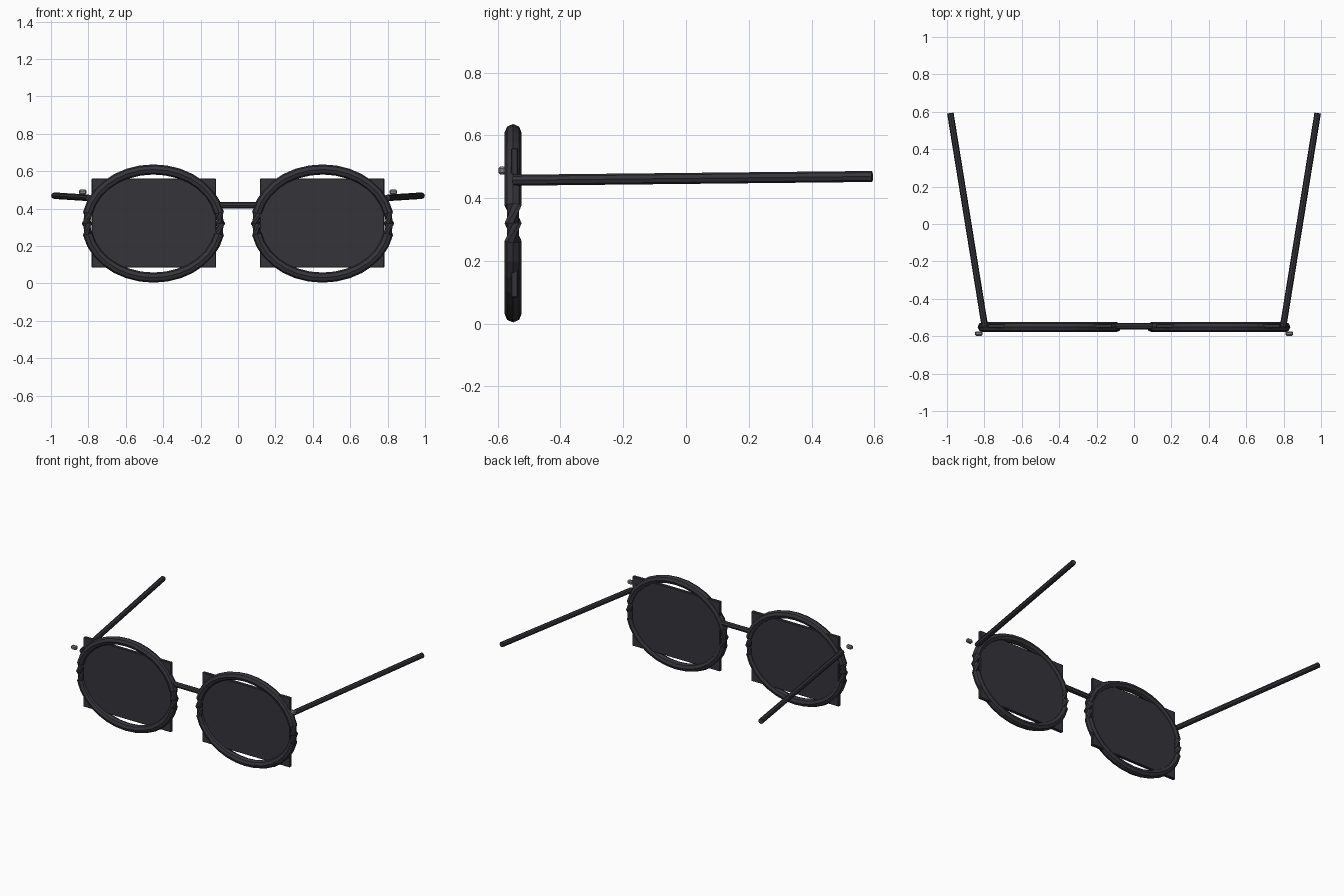
import bpy, math
from mathutils import Vector

if "Cube" in bpy.data.objects:
    bpy.data.objects.remove(bpy.data.objects["Cube"])


def material(name, rgb):
    m = bpy.data.materials.new(name)
    m.diffuse_color = (*rgb, 1)
    m.use_nodes = True
    m.node_tree.nodes["Principled BSDF"].inputs["Base Color"].default_value = m.diffuse_color
    return m


FRAME = material("dark frame", (0.036, 0.034, 0.042))
LENS = material("smoked lens", (0.036, 0.034, 0.042))
METAL = material("grey metal", (0.22, 0.22, 0.22))


def tube(name, points, radius, cyclic=False, twist='MINIMUM'):
    """Eight-sided tube swept along points, turned into a mesh."""
    c = bpy.data.curves.new(name, 'CURVE')
    c.dimensions = '3D'
    c.twist_mode = twist
    c.bevel_depth = radius
    c.bevel_resolution = 2
    c.use_fill_caps = not cyclic
    s = c.splines.new('POLY')
    s.points.add(len(points) - 1)
    for p, co in zip(s.points, points):
        p.co = (*co, 1)
    s.use_cyclic_u = cyclic
    s.use_smooth = False
    o = bpy.data.objects.new(name, c)
    bpy.context.collection.objects.link(o)
    bpy.ops.object.select_all(action='DESELECT')
    o.select_set(True)
    bpy.context.view_layer.objects.active = o
    bpy.ops.object.convert(target='MESH')
    o = bpy.context.object
    o.data.materials.clear()
    o.data.materials.append(FRAME)
    for f in o.data.polygons:
        f.material_index = 0
    return o


def box(name, centre, size, mat, bevel):
    bpy.ops.mesh.primitive_cube_add(size=1, location=centre)
    o = bpy.context.object
    o.name = name
    o.scale = size
    bpy.ops.object.transform_apply(location=False, rotation=False, scale=True)
    o.data.materials.append(mat)
    b = o.modifiers.new("edges", 'BEVEL')
    b.width = bevel
    b.segments = 1
    return o


for side, label in ((-1, "left"), (1, "right")):
    # Oval rim, its section turning over at the two sides
    ring = []
    for i in range(32):
        a = 2 * math.pi * i / 32
        ring.append((side * 0.452 + 0.357 * math.cos(a), -0.551,
                     0.32 + 0.289 * math.sin(a)))
    tube(label + "_rim", ring, 0.027, True, 'Z_UP')

    # Rectangular lens plate
    box(label + "_lens", (side * 0.45, -0.546, 0.322),
        (0.664, 0.022, 0.476), LENS, 0.003)

    # Straight temple arm, splayed outwards
    tube(label + "_temple", [(side * 0.797, -0.55, 0.457),
                             (side * 0.982, 0.593, 0.469)], 0.0175)

    # Small metal stud at the hinge
    box(label + "_stud", (side * 0.83, -0.586, 0.488),
        (0.04, 0.024, 0.026), METAL, 0.006)

# Nose bridge
tube("bridge", [(-0.105, -0.546, 0.417), (0.105, -0.546, 0.417)], 0.0175)
